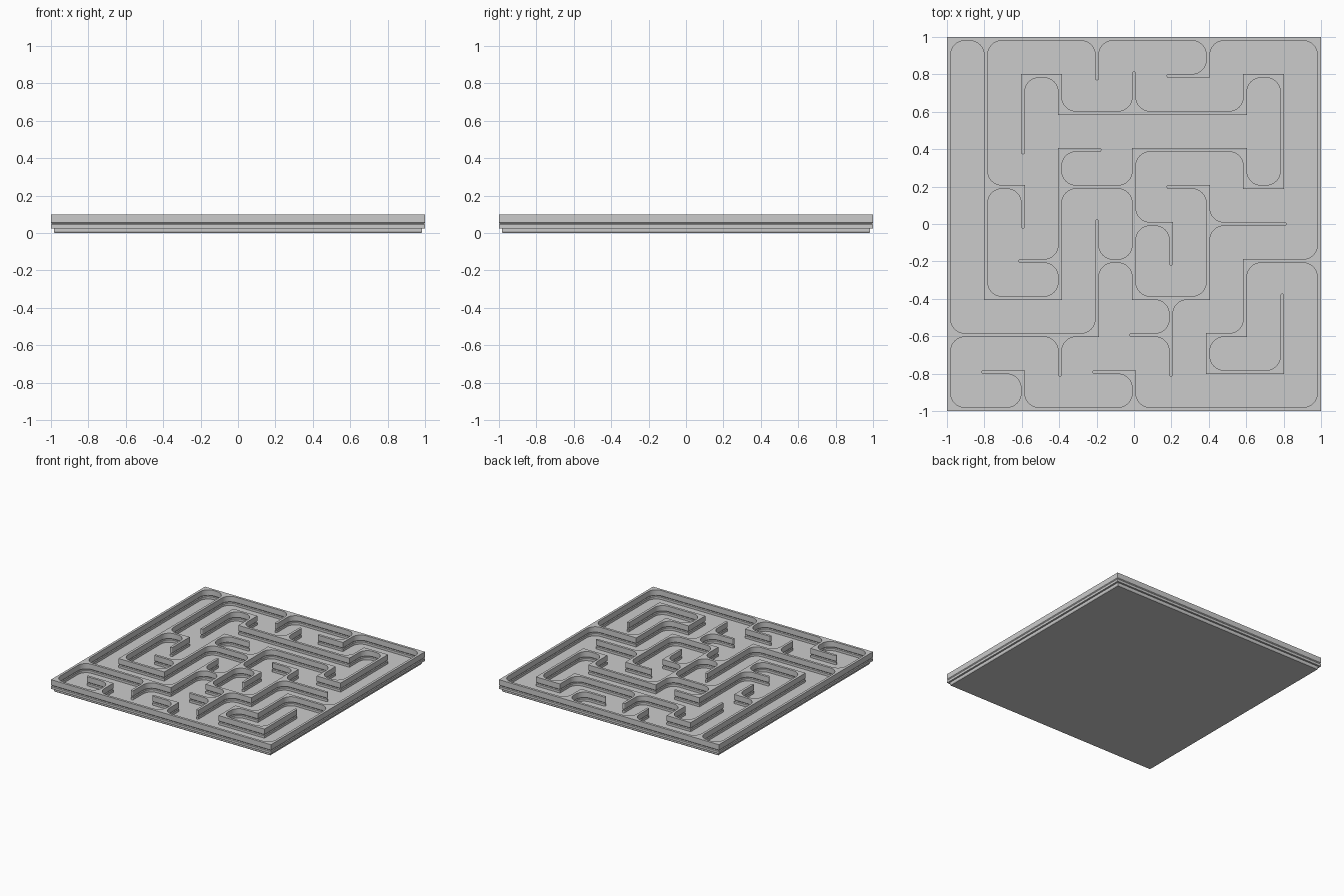
import bpy, bmesh, math
from mathutils import Vector

if "Cube" in bpy.data.objects:
    bpy.data.objects.remove(bpy.data.objects["Cube"])

PITCH, FIL, CAP = 0.198, 0.085, 0.024
# wall cross-section: (half width, height), slight pinch around the middle
PROFILE = [(.01, .025), (.01, .044), (.0055, .05), (.01, .056), (.01, .1)]

# maze walls as polylines of grid points
PATHS = [
    "-5,-5 5,-5 5,5 -5,5 -5,-5",
    "-4,5 -4,-2 -2,-2 -2,2 -1,2", "-4,1 -3,1 -3,0", "-3,-1 -2,-1",
    "-2,1 0,1", "3,2 0,2 0,-2 2,-2 2,1 1,1", "0,0 1,0 1,-1", "2,0 4,0",
    "0,-1 -1,-1", "-1,0 -1,-3 -5,-3", "-2,-3 -2,-4",
    "1,-2 1,-4", "0,-3 1,-3",
    "3,2 3,1 4,1 4,4 3,4 3,3 -2,3 -2,4 -3,4 -3,2", "0,3 0,4",
    "-1,5 -1,4", "2,5 2,4 1,4",
    "5,-1 3,-1 3,-3 2,-3 2,-4 4,-4 4,-2",
    "-4,-4 -3,-4 -3,-5", "-1,-4 0,-4 0,-5",
]
DIRS = [(1, 0), (0, 1), (-1, 0), (0, -1)]

# which directions leave each grid point
arms = {}
for path in PATHS:
    pts = [tuple(map(int, p.split(','))) for p in path.split()]
    for a, b in zip(pts, pts[1:]):
        n = max(abs(b[0] - a[0]), abs(b[1] - a[1]))
        d = ((b[0] - a[0]) // n, (b[1] - a[1]) // n)
        k = DIRS.index(d)
        for i in range(n):
            p = (a[0] + d[0] * i, a[1] + d[1] * i)
            q = (p[0] + d[0], p[1] + d[1])
            arms.setdefault(p, set()).add(k)
            arms.setdefault(q, set()).add((k + 2) % 4)


def outline(dirs, h):
    """Junction outline; flags mark the open edges across wall arms."""
    pts, is_open = [], []

    def add(p, o=False):
        pts.append(p)
        is_open.append(o)
    dirs = sorted(dirs)
    for i, a in enumerate(dirs):
        b = dirs[(i + 1) % len(dirs)]
        gap = (b - a) % 4 or 4
        A, R = Vector(DIRS[a]), Vector(DIRS[(a + 1) % 4])
        add(A * PITCH / 2 - R * h, True)
        add(A * PITCH / 2 + R * h)
        if gap == 1:        # rounded inside corner
            for s in range(9):
                t = s / 8 * math.pi / 2
                add((A + R) * FIL - (FIL - h) * (R * math.cos(t) + A * math.sin(t)))
        elif gap == 3:      # sharp outside corner
            add((R - A) * h)
        elif gap == 4:      # rounded free end
            for s in range(7):
                t = s / 6 * math.pi
                add(-A * (CAP - .01) + R * h * math.cos(t) - A * h * math.sin(t))
    return pts, is_open


def finish(bm, name):
    bmesh.ops.recalc_face_normals(bm, faces=bm.faces)
    me = bpy.data.meshes.new(name)
    bm.to_mesh(me)
    bm.free()
    ob = bpy.data.objects.new(name, me)
    bpy.context.collection.objects.link(ob)
    return ob


# maze walls
bm = bmesh.new()
for (gx, gy), dirs in arms.items():
    rings = []
    for h, z in PROFILE:
        pts, is_open = outline(dirs, h)
        rings.append([bm.verts.new((gx * PITCH + p.x, gy * PITCH + p.y, z)) for p in pts])
    n = len(rings[0])
    for lo, hi in zip(rings, rings[1:]):
        for i in range(n):
            if not is_open[i]:
                j = (i + 1) % n
                bm.faces.new((lo[i], lo[j], hi[j], hi[i]))
    bm.faces.new(rings[-1])
    bm.faces.new(rings[0][::-1])
bmesh.ops.remove_doubles(bm, verts=bm.verts, dist=1e-5)
walls = finish(bm, "maze_walls")
bpy.context.view_layer.objects.active = walls
walls.select_set(True)
bpy.ops.object.shade_smooth_by_angle(angle=math.radians(25))

# floor plate with a small chamfer below
bm = bmesh.new()
rings = [[bm.verts.new((sx * w, sy * w, z)) for sx, sy in ((-1, -1), (1, -1), (1, 1), (-1, 1))]
         for w, z in ((.98, 0), (.985, .008), (.985, .025))]
for lo, hi in zip(rings, rings[1:]):
    for i in range(4):
        j = (i + 1) % 4
        bm.faces.new((lo[i], lo[j], hi[j], hi[i]))
bm.faces.new(rings[0][::-1])
bm.faces.new(rings[-1])
finish(bm, "floor_plate")
